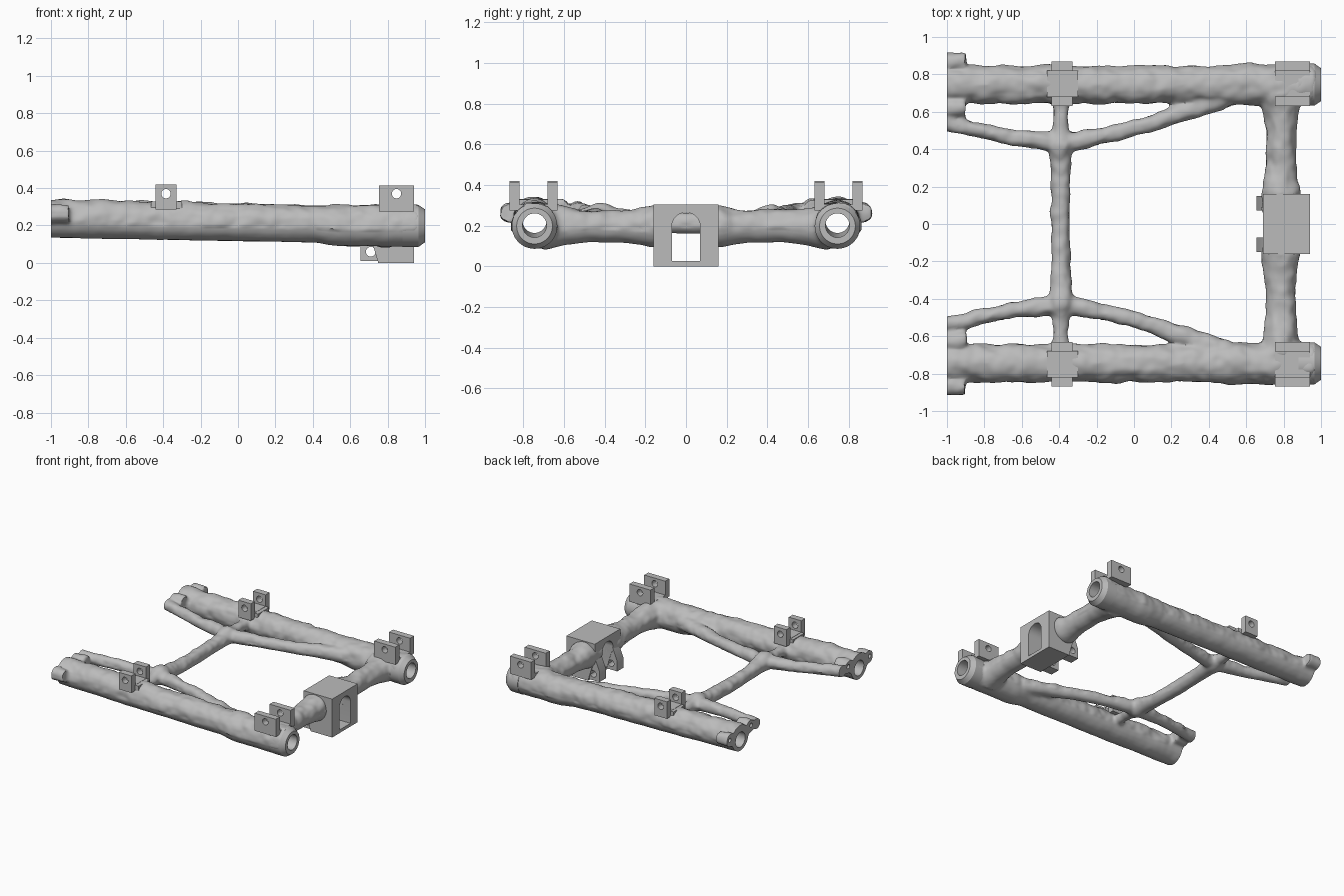
import bpy, bmesh, math
from mathutils import Vector, noise

cube = bpy.data.objects.get("Cube")
if cube:
    bpy.data.objects.remove(cube)

grey = bpy.data.materials.new("cast_grey")
grey.use_nodes = True
grey.diffuse_color = (0.5, 0.5, 0.5, 1)
grey.node_tree.nodes["Principled BSDF"].inputs["Base Color"].default_value = (0.5, 0.5, 0.5, 1)

RAIL_Y = 0.745
SIDES = {"front": -1, "rear": 1}


def add_object(name, data):
    ob = bpy.data.objects.new(name, data)
    bpy.context.collection.objects.link(ob)
    return ob


def from_bmesh(name, bm):
    bmesh.ops.recalc_face_normals(bm, faces=bm.faces)
    me = bpy.data.meshes.new(name)
    bm.to_mesh(me)
    bm.free()
    me.materials.append(grey)
    return add_object(name, me)


def prism(name, points, axis, lo, hi):
    """Extrude a profile along x (points are y, z) or y (points are x, z)."""
    bm = bmesh.new()
    place = (lambda p: (lo, p[0], p[1])) if axis == "x" else (lambda p: (p[0], lo, p[1]))
    face = bm.faces.new([bm.verts.new(place(p)) for p in points])
    new = bmesh.ops.extrude_face_region(bm, geom=[face])["geom"]
    shift = Vector((hi - lo, 0, 0)) if axis == "x" else Vector((0, hi - lo, 0))
    bmesh.ops.translate(bm, vec=shift, verts=[g for g in new if isinstance(g, bmesh.types.BMVert)])
    return from_bmesh(name, bm)


def box(name, x, y, z):
    return prism(name, [(x[0], z[0]), (x[1], z[0]), (x[1], z[1]), (x[0], z[1])], "y", *y)


def rod(name, a, b, r1, r2=None):
    """Straight cylinder or cone between two points."""
    a, b = Vector(a), Vector(b)
    bm = bmesh.new()
    bmesh.ops.create_cone(bm, cap_ends=True, segments=48, radius1=r1,
                          radius2=r1 if r2 is None else r2, depth=(b - a).length)
    bmesh.ops.rotate(bm, matrix=(b - a).to_track_quat("Z", "Y").to_matrix(), verts=bm.verts)
    bmesh.ops.translate(bm, vec=(a + b) / 2, verts=bm.verts)
    return from_bmesh(name, bm)


def bake(ob):
    """Replace an object's mesh with its modified result."""
    graph = bpy.context.evaluated_depsgraph_get()
    me = bpy.data.meshes.new_from_object(ob.evaluated_get(graph))
    ob.modifiers.clear()
    ob.data = me


def cut(ob, cutters):
    for c in cutters:
        c.hide_render = True
        mod = ob.modifiers.new("cut", "BOOLEAN")
        mod.operation, mod.solver, mod.object = "DIFFERENCE", "EXACT", c
    bake(ob)


def tube(bm, points):
    """Add a closed tube through (x, y, z, radius) points to a bmesh."""
    cu = bpy.data.curves.new("path", "CURVE")
    cu.dimensions, cu.bevel_depth, cu.bevel_resolution = "3D", 1.0, 8
    cu.use_fill_caps = True
    sp = cu.splines.new("POLY")
    sp.points.add(len(points) - 1)
    for sp_point, (x, y, z, r) in zip(sp.points, points):
        sp_point.co, sp_point.radius = (x, y, z, 1), r
    ob = add_object("path", cu)
    graph = bpy.context.evaluated_depsgraph_get()
    me = bpy.data.meshes.new_from_object(ob.evaluated_get(graph))
    bm.from_mesh(me)
    bpy.data.objects.remove(ob)
    bpy.data.meshes.remove(me)


# Organic frame: rails, bowed struts, crossmember and end beam fused together
RAIL = [(-1.04, 0.238, 0.102), (-0.5, 0.228, 0.104), (0, 0.218, 0.102),
        (0.42, 0.208, 0.1), (0.54, 0.2, 0.112), (0.97, 0.198, 0.111)]
STRUT = [(-1.04, 0.55, 0.275, 0.045), (-0.85, 0.505, 0.265, 0.042), (-0.65, 0.462, 0.25, 0.044),
         (-0.45, 0.44, 0.24, 0.052), (-0.3, 0.443, 0.235, 0.052), (-0.1, 0.485, 0.23, 0.044),
         (0.1, 0.54, 0.225, 0.045), (0.3, 0.61, 0.22, 0.052), (0.5, 0.68, 0.21, 0.06)]
CROSS = [(0, 0.052), (0.2, 0.052), (0.36, 0.06), (0.43, 0.072), (0.5, 0.048), (0.58, 0.04), (0.7, 0.05)]
BEAM = [(0, 0.09), (0.17, 0.105), (0.23, 0.092), (0.32, 0.082), (0.48, 0.08), (0.58, 0.092), (0.7, 0.12)]
bm = bmesh.new()
for s in SIDES.values():
    tube(bm, [(x, s * RAIL_Y, z, r) for x, z, r in RAIL])
    tube(bm, [(x, s * y, z, r) for x, y, z, r in STRUT])
    tube(bm, [(-0.392, s * y, 0.21 + 0.03 * min(y / 0.43, 1) ** 2, r) for y, r in CROSS])
    tube(bm, [(0.785, s * y, 0.197, r) for y, r in BEAM])
    # Bolt lobes on the flanged end
    for y, z in ((0.87, 0.265), (0.62, 0.28)):
        tube(bm, [(-1.04, s * y, z, 0.05), (-0.9, s * y, z, 0.05)])
frame = from_bmesh("organic_frame", bm)
mod = frame.modifiers.new("fuse", "REMESH")
mod.mode, mod.voxel_size = "VOXEL", 0.012
mod = frame.modifiers.new("soften", "SMOOTH")
mod.factor, mod.iterations = 0.5, 7
bake(frame)

# Lumpy upper surface, cleaner underside
shifts = []
for v in frame.data.vertices:
    n = noise.noise(v.co * 9) + 0.5 * noise.noise(v.co * 20)
    weight = 1.0 if v.normal.z > -0.2 else 0.25
    shifts.append(v.normal * n * 0.011 * weight)
for v, d in zip(frame.data.vertices, shifts):
    v.co += d

# Cutters: rail bores, flat flange ends, bolt holes and the arched tunnel
bores = [rod("bore_cutter", (-1.1, s * RAIL_Y, 0.224), (1.1, s * RAIL_Y, 0.2), 0.059) for s in SIDES.values()]
bolts = [rod("bolt_cutter", (-1.1, s * y, z), (-0.93, s * y, z), 0.016)
         for s in SIDES.values() for y, z in ((0.878, 0.268), (0.61, 0.285))]
end_cut = box("end_cutter", (-1.3, -1), (-1.2, 1.2), (-0.2, 0.6))
arch = [(-0.07, 0.025), (0.07, 0.025)]
arch += [(0.07 * math.cos(a), 0.195 + 0.07 * math.sin(a)) for a in (math.pi * i / 16 for i in range(17))]
tunnel = prism("tunnel_cutter", arch, "x", 0.5, 1.1)
cut(frame, bores + bolts + [end_cut, tunnel])

# Hitch block with its tunnel and pivot ears
block = prism("hitch_block", [(0.75, 0), (0.94, 0), (0.94, 0.305), (0.69, 0.305), (0.69, 0.2)],
              "y", -0.16, 0.16)
cut(block, [tunnel])
pin = rod("pin_cutter", (0.71, -0.3, 0.06), (0.71, 0.3, 0.06), 0.026)
smooth = [frame, block]
for side, s in SIDES.items():
    ear = prism(side + "_pivot_ear", [(0.655, 0.01), (0.78, 0.01), (0.78, 0.2), (0.7, 0.2), (0.655, 0.09)],
                "y", *sorted((s * 0.072, s * 0.15)))
    cut(ear, [pin])
    smooth.append(ear)

# Chamfered collars at the socket ends of the rails
for side, s in SIDES.items():
    y = s * RAIL_Y
    for part, x0, x1, r0, r1 in (("collar", 0.88, 0.965, 0.112, 0.112), ("collar_lip", 0.965, 1, 0.112, 0.088)):
        ring = rod(side + "_" + part, (x0, y, 0.198), (x1, y, 0.198), r0, r1)
        cut(ring, [bores[0 if s < 0 else 1]])
        smooth.append(ring)

# Clevis mounts: a U-shaped bracket with a cross hole
helpers = bores + bolts + [end_cut, tunnel, pin]
MOUNTS = (("socket_mount", 0.755, 0.94, 0.275, 0.305, 0.415), ("mid_mount", -0.44, -0.33, 0.285, 0.33, 0.42))
for name, x0, x1, low, floor, top in MOUNTS:
    mid = (x0 + x1) / 2
    hole = rod("hole_cutter", (mid, -1.2, 0.37), (mid, 1.2, 0.37), 0.025)
    helpers.append(hole)
    for side, s in SIDES.items():
        c = s * 0.75
        half = [(0.118, low), (0.118, top), (0.068, top), (0.068, floor)]
        outline = [(c + y, z) for y, z in half] + [(c - y, z) for y, z in reversed(half)]
        bracket = prism(side + "_" + name, outline, "x", x0, x1)
        cut(bracket, [hole])
        smooth.append(bracket)
        if name == "mid_mount":
            box(side + "_mount_pad", (-0.465, -0.3), sorted((c - 0.07, c + 0.07)), (0.29, 0.328))

for h in helpers:
    bpy.data.objects.remove(h)

bpy.ops.object.select_all(action="DESELECT")
for ob in smooth:
    ob.select_set(True)
bpy.context.view_layer.objects.active = frame
bpy.ops.object.shade_smooth_by_angle(angle=math.radians(40))
